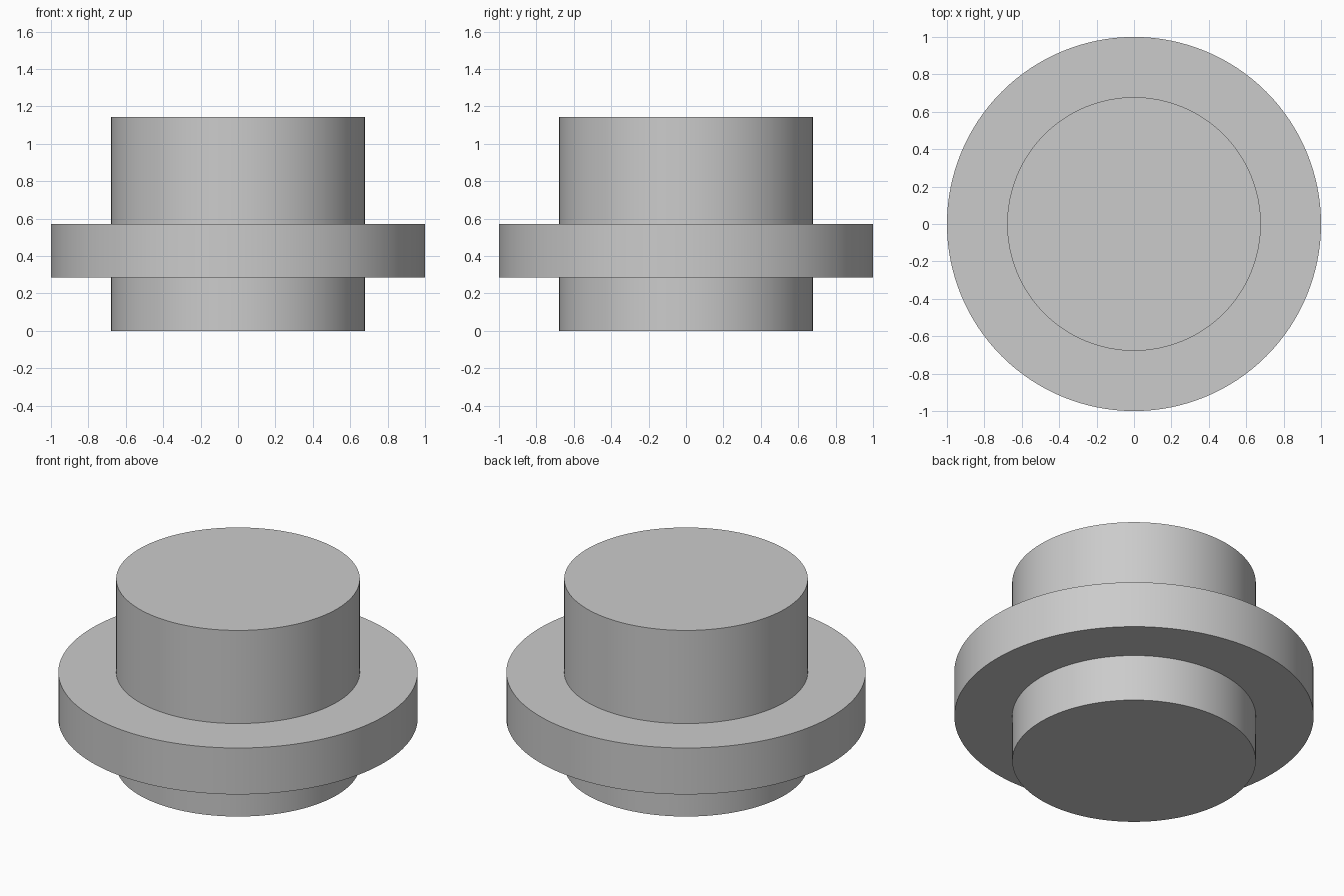
import bpy
import bmesh
import math
from mathutils import Matrix

cube = bpy.data.objects.get("Cube")
if cube:
    bpy.data.objects.remove(cube, do_unlink=True)

SEGMENTS = 128
CORE_RADIUS = 0.678
FLANGE_RADIUS = 1.0
FLANGE_BOTTOM, FLANGE_TOP, HEIGHT = 0.286, 0.571, 1.143

# Single plain grey finish
grey = bpy.data.materials.new("plain_grey")
grey.use_nodes = True
colour = (0.6, 0.6, 0.6, 1.0)
grey.diffuse_color = colour
grey.node_tree.nodes["Principled BSDF"].inputs["Base Color"].default_value = colour

# Stepped profile from the bottom centre to the top centre
profile = [
    (0, 0), (CORE_RADIUS, 0),
    (CORE_RADIUS, FLANGE_BOTTOM), (FLANGE_RADIUS, FLANGE_BOTTOM),
    (FLANGE_RADIUS, FLANGE_TOP), (CORE_RADIUS, FLANGE_TOP),
    (CORE_RADIUS, HEIGHT), (0, HEIGHT),
]

# Revolve the profile into one closed body
bm = bmesh.new()
verts = [bm.verts.new((r, 0, z)) for r, z in profile]
edges = [bm.edges.new(pair) for pair in zip(verts, verts[1:])]
bmesh.ops.spin(bm, geom=verts + edges, cent=(0, 0, 0), axis=(0, 0, 1),
               angle=math.tau, steps=SEGMENTS, use_merge=True)
bmesh.ops.remove_doubles(bm, verts=bm.verts, dist=0.0001)
bmesh.ops.recalc_face_normals(bm, faces=bm.faces)

mesh = bpy.data.meshes.new("flanged_plug")
bm.to_mesh(mesh)
bm.free()
mesh.materials.append(grey)
plug = bpy.data.objects.new("flanged_plug", mesh)
bpy.context.collection.objects.link(plug)

# Smooth walls with crisp rims
bpy.context.view_layer.objects.active = plug
plug.select_set(True)
bpy.ops.object.shade_smooth_by_angle(angle=math.radians(30))
